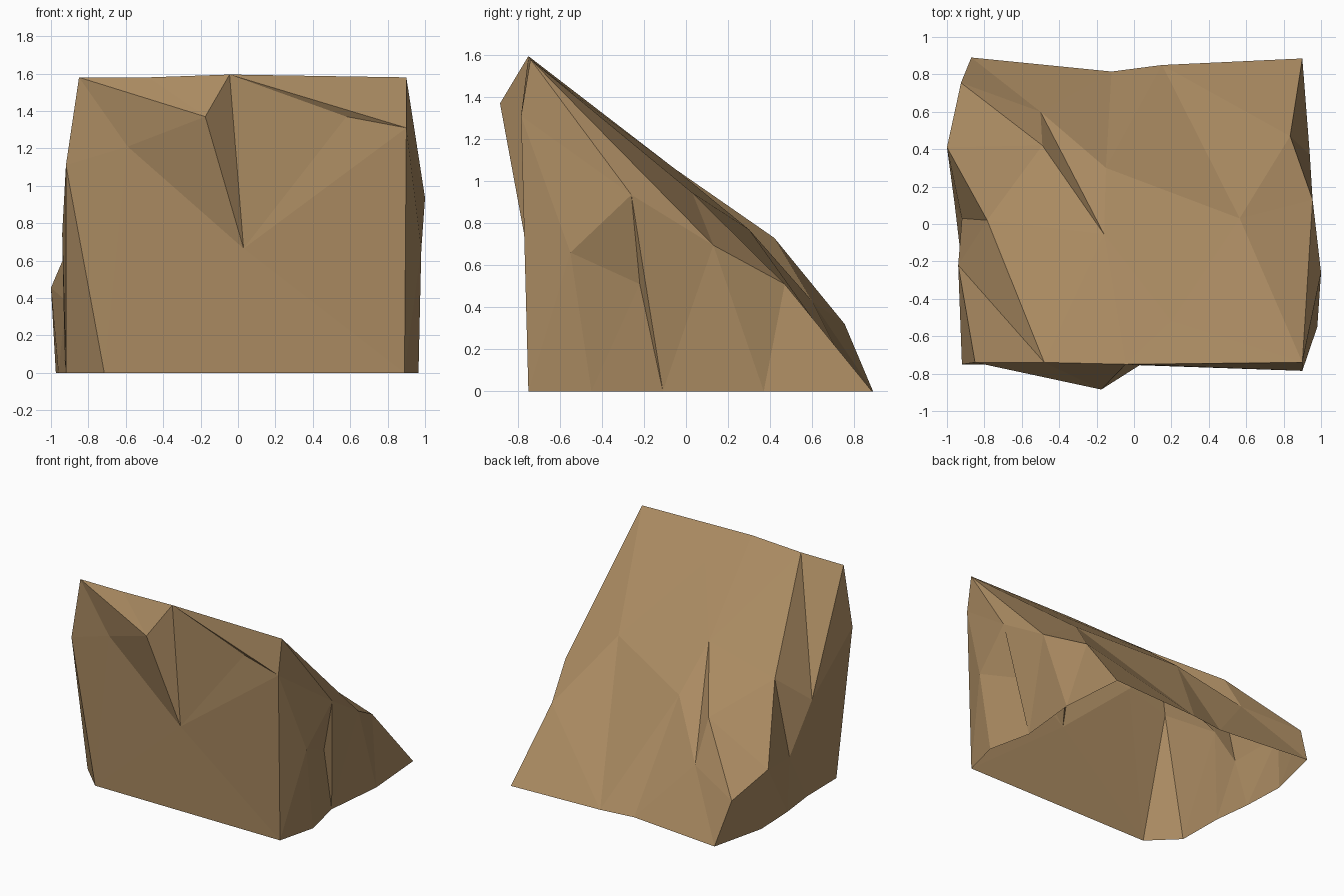
import bpy, bmesh
from mathutils import Vector
from mathutils.geometry import delaunay_2d_cdt

if "Cube" in bpy.data.objects:
    bpy.data.objects.remove(bpy.data.objects["Cube"])

# Key corners of the rock, grouped by where they sit
P = {
    # top ridge
    "A": (-.85, -.74, 1.58), "R": (-.48, -.74, 1.58), "B": (-.045, -.75, 1.595), "C": (.9, -.74, 1.58),
    # cliff front
    "D": (-.175, -.885, 1.37), "E": (.03, -.755, .665), "F": (.9, -.785, 1.31),
    "G": (.58, -.75, 1.37), "H": (-.59, -.755, 1.21), "L1": (-.92, -.75, 1.11),
    # left flank
    "Q": (-.94, -.22, .745), "S": (-.785, .02, .96), "T": (-.92, .03, .386),
    "P": (-1, .41, .455), "BL2": (-.925, .755, .32),
    # slope
    "V": (-.49, .42, .73), "W": (-.5, .6, .43), "X": (-.16, -.055, 1.06),
    "J": (-.15, .3, .77), "K": (.565, .03, .945), "I": (.2, -.52, 1.405),
    # right flank
    "O": (.955, .13, .695), "N": (.835, .47, .51), "U1": (1, -.26, .935),
    "U2": (.98, -.55, .66), "U3": (.9, -.22, .51),
    # ground outline
    "L2": (-.715, -.75, 0), "FR": (.89, -.75, 0), "R1": (.965, -.45, 0), "R2": (.89, -.11, 0),
    "R3": (.94, .37, 0), "BR": (.9, .885, 0), "B1": (.15, .85, 0), "B2": (-.12, .815, 0),
    "BL": (-.87, .89, 0), "L6": (-.974, .457, 0), "L5": (-.96, .115, 0),
    "L4": (-.925, -.18, 0), "M": (-.92, -.55, 0),
}

bm = bmesh.new()
verts = {k: bm.verts.new(v) for k, v in P.items()}


def sheet(axes, outward, outline, inner, creases):
    """Triangulate one side of the rock inside its outline, keeping the creases."""
    loop, names = outline.split(), outline.split() + inner.split()
    flat = [Vector((P[n][axes[0]], P[n][axes[1]])) for n in names]
    n = len(loop)
    edges = [(i, (i + 1) % n) for i in range(n)]
    edges += [tuple(names.index(e) for e in c.split("-")) for c in creases.split()]
    _, _, tris, orig, _, _ = delaunay_2d_cdt(flat, edges, [], 1, 1e-6)
    for t in tris:
        f = bm.faces.new([verts[names[orig[i][0]]] for i in t])
        f.normal_update()
        if f.normal.dot(Vector(outward)) < 0:
            f.normal_flip()


# Cliff front, with the jutting chip and the thin overhang
sheet((0, 2), (0, -1, 0), "L2 FR F C B R A L1", "D E G H",
      "A-D D-E D-B B-E A-H H-E B-G G-F B-F D-H")
# Long back slope, with the crevice
sheet((0, 1), (0, 0, 1), "A R B C O N BR B1 B2 BL BL2 P S Q", "V W X J K I",
      "R-Q R-S BL2-V V-X X-W W-V X-I J-X J-W J-K C-K K-N K-O J-B2 R-X")
# Left flank
sheet((1, 2), (-1, 0, 0), "L1 A Q S P BL2 BL L6 L5 L4 M L2", "T",
      "L1-M Q-L4 T-L5 P-L6 P-T S-T Q-T")
# Right flank
sheet((1, 2), (1, 0, 0), "FR R1 R2 R3 BR N O C F", "U1 U2 U3",
      "C-U1 U1-U3 U3-R2 U1-R2 U1-U2 U2-U3 U2-R1 O-R3")

mesh = bpy.data.meshes.new("rock")
bm.to_mesh(mesh)
bm.free()
rock = bpy.data.objects.new("rock", mesh)
bpy.context.collection.objects.link(rock)

# Sandy brown stone
stone = bpy.data.materials.new("sandy brown stone")
stone.diffuse_color = (.40, .255, .12, 1)
stone.use_nodes = True
stone.node_tree.nodes["Principled BSDF"].inputs["Base Color"].default_value = stone.diffuse_color
mesh.materials.append(stone)
